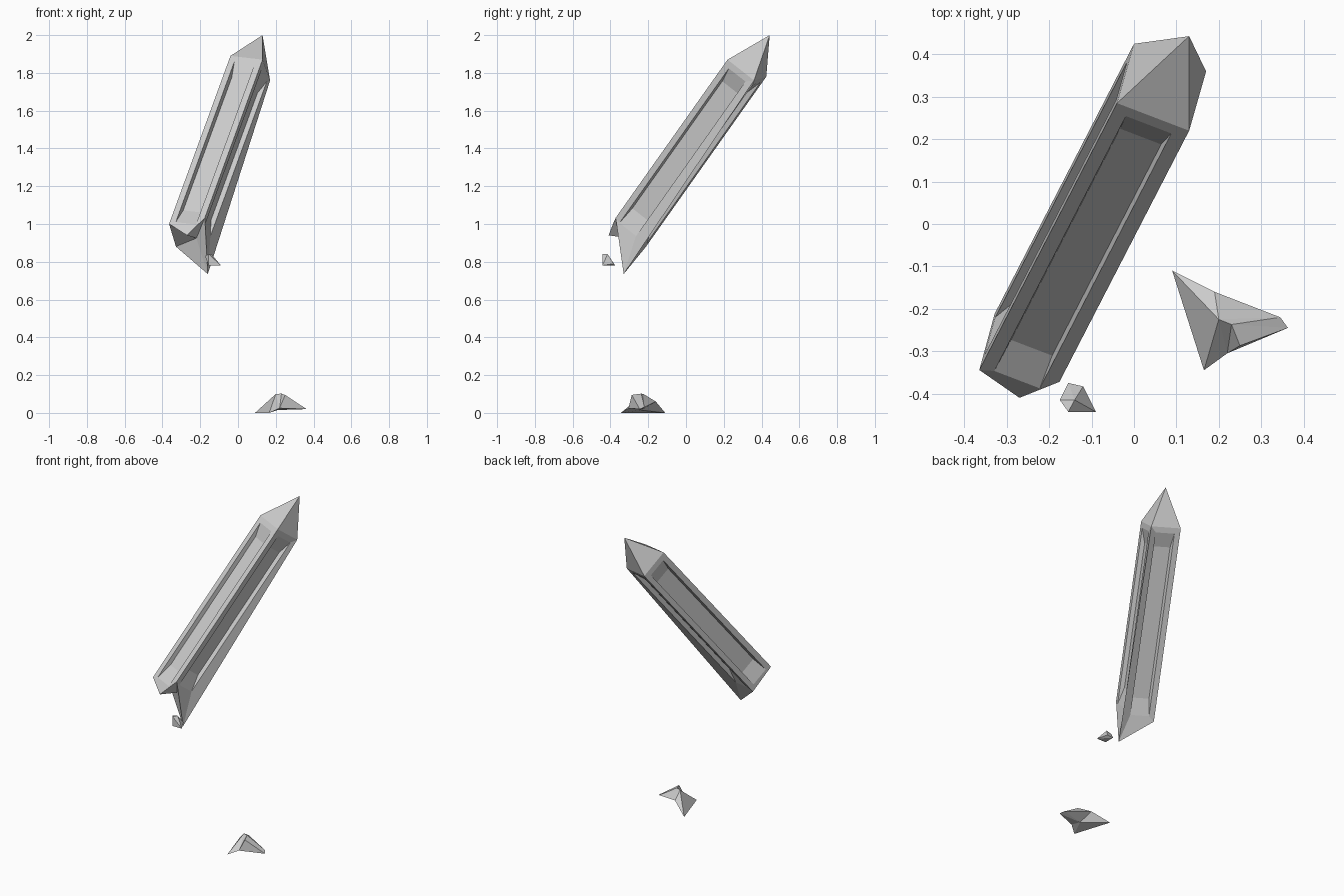
import bpy, bmesh
from mathutils import Vector as V

if "Cube" in bpy.data.objects:
    bpy.data.objects.remove(bpy.data.objects["Cube"])


def finish(bm, name):
    bmesh.ops.remove_doubles(bm, verts=bm.verts, dist=0.0005)
    bmesh.ops.recalc_face_normals(bm, faces=bm.faces)
    me = bpy.data.meshes.new(name)
    bm.to_mesh(me)
    bm.free()
    ob = bpy.data.objects.new(name, me)
    bpy.context.collection.objects.link(ob)
    return ob


def polygon(bm, points):
    bm.faces.new([bm.verts.new(p) for p in points])


# Square crystal shaft: top corners, long axis and pointed tip
axis = V((0.286, 0.554, 0.783)).normalized()
tip = V((0.13, 0.443, 2.0))
top = [V((-0.04, 0.285, 1.89)), V((0.13, 0.22, 1.87)),
       V((0.17, 0.36, 1.76)), V((0.0, 0.425, 1.78))]
bottom = [top[0] - axis * 1.137, top[1] - axis * 1.07,
          V((-0.16, -0.33, 0.735)), top[3] - axis * 1.15]
chip = V((-0.27, -0.41, 0.94))      # jagged point on the front lower edge
hollow = V((-0.22, -0.305, 0.925))  # deepest point of the fracture

bm = bmesh.new()
for i in range(4):
    j = (i + 1) % 4
    a, b = top[i], top[j]
    inward = (top[i - 1] - a).normalized()

    def on_side(s, u, depth=0.0):
        return a.lerp(b, s) - axis * u + inward * depth

    # Recessed panel with ramped ends in each side
    end = 1.08 if i == 1 else 1.12
    rim = [on_side(0.18, 0.034), on_side(0.81, 0.034),
           on_side(0.81, end), on_side(0.18, end)]
    floor = [on_side(0.21, 0.12, 0.026), on_side(0.78, 0.12, 0.026),
             on_side(0.78, end - 0.1, 0.026), on_side(0.21, end - 0.1, 0.026)]
    polygon(bm, [a, b, tip])
    polygon(bm, [a, b, rim[1], rim[0]])
    polygon(bm, [b, bottom[j], rim[2], rim[1]])
    polygon(bm, [a, rim[0], rim[3], bottom[i]])
    polygon(bm, floor)
    for k in range(4):
        n = (k + 1) % 4
        polygon(bm, [rim[k], rim[n], floor[n], floor[k]])

    # Broken lower end
    edge = [bottom[i], chip, bottom[j]] if i == 0 else [bottom[i], bottom[j]]
    polygon(bm, [rim[3], rim[2]] + edge[::-1])
    for p, q in zip(edge, edge[1:]):
        polygon(bm, [p, q, hollow])
finish(bm, "crystal_shaft")

# Small floating splinter beside the broken end
bm = bmesh.new()
for p in [(-0.155, -0.375, 0.78), (-0.12, -0.383, 0.79), (-0.175, -0.415, 0.83),
          (-0.155, -0.443, 0.78), (-0.09, -0.443, 0.78), (-0.155, -0.443, 0.84),
          (-0.14, -0.415, 0.84)]:
    bm.verts.new(p)
bmesh.ops.convex_hull(bm, input=bm.verts)
finish(bm, "splinter")

# Fragment lying below
pts = [(0.09, -0.11, 0), (0.165, -0.345, 0), (0.22, -0.305, 0.025),
       (0.25, -0.287, 0.095), (0.363, -0.245, 0.02), (0.345, -0.22, 0.03),
       (0.19, -0.16, 0.06), (0.2, -0.225, 0.1), (0.23, -0.237, 0.102),
       (0.21, -0.24, 0.015)]
bm = bmesh.new()
vs = [bm.verts.new(p) for p in pts]
for f in [(0, 1, 7), (7, 1, 2), (7, 2, 8), (8, 2, 3), (8, 3, 4), (8, 4, 5),
          (7, 8, 5), (7, 5, 6), (0, 7, 6), (2, 4, 3),
          (0, 9, 1), (1, 9, 2), (2, 9, 4), (4, 9, 5), (5, 9, 6), (6, 9, 0)]:
    bm.faces.new([vs[k] for k in f])
finish(bm, "ground_fragment")
